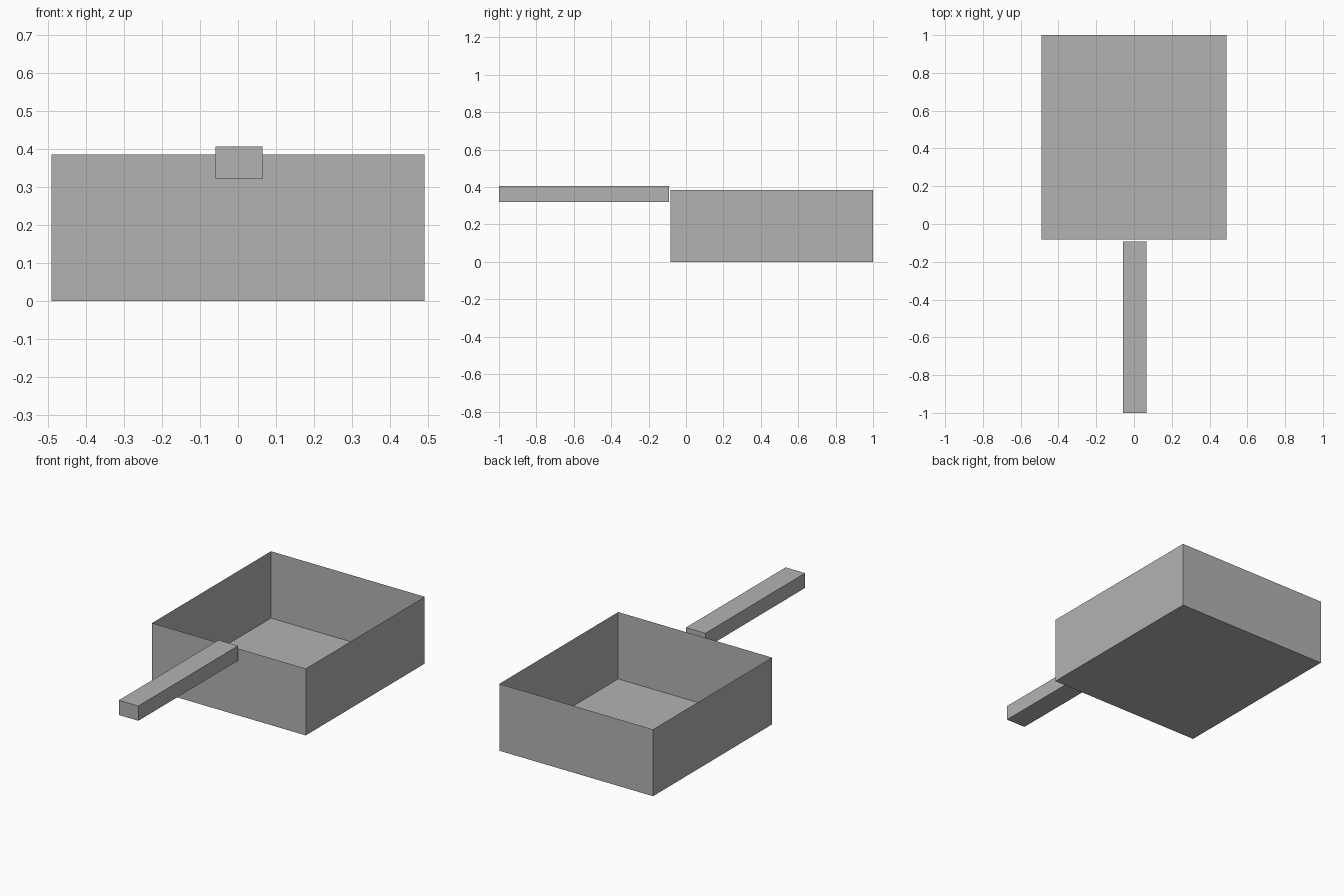
import bpy
import bmesh
from mathutils import Matrix, Vector

cube = bpy.data.objects.get("Cube")
if cube:
    bpy.data.objects.remove(cube, do_unlink=True)

# Single plain grey for every part
grey = bpy.data.materials.new("plain grey")
grey.use_nodes = True
colour = (0.45, 0.45, 0.45, 1)
grey.diffuse_color = colour
grey.node_tree.nodes["Principled BSDF"].inputs["Base Color"].default_value = colour


def box(name, low, high, open_top=False):
    """Flat-faced box between two corners, optionally without its top face."""
    low, high = Vector(low), Vector(high)
    bm = bmesh.new()
    bmesh.ops.create_cube(bm, size=1, matrix=Matrix.LocRotScale(
        (low + high) / 2, None, high - low))
    if open_top:
        bm.normal_update()
        top = [f for f in bm.faces if f.normal.z > 0.9]
        bmesh.ops.delete(bm, geom=top, context='FACES_ONLY')
    mesh = bpy.data.meshes.new(name)
    bm.to_mesh(mesh)
    bm.free()
    mesh.materials.append(grey)
    obj = bpy.data.objects.new(name, mesh)
    bpy.context.collection.objects.link(obj)
    return obj


# Open pan with paper-thin walls
box("pan_body", (-0.49, -0.083, 0), (0.49, 1, 0.385), open_top=True)

# Straight handle, just in front of the pan wall
box("handle", (-0.059, -1, 0.321), (0.065, -0.092, 0.406))
